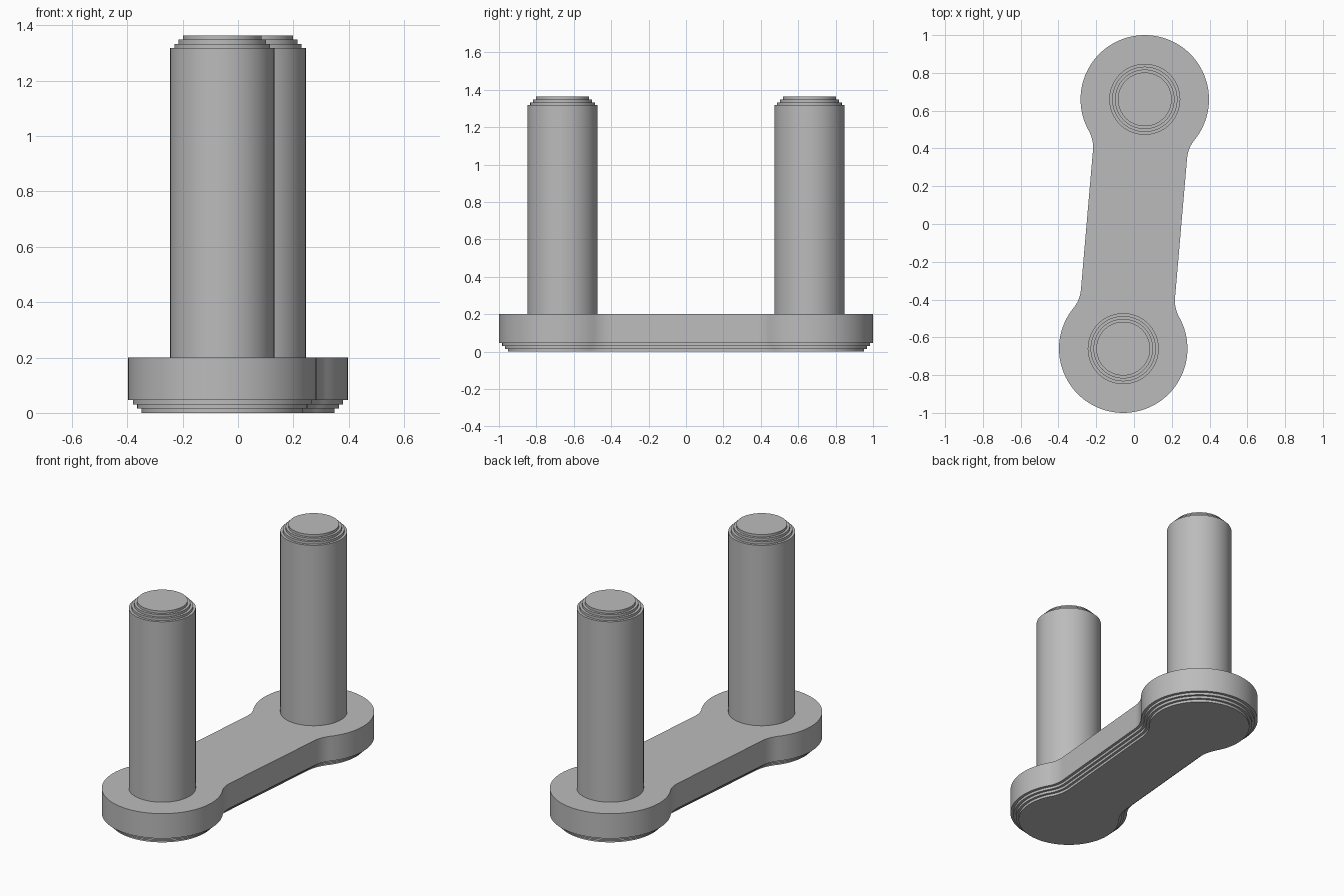
import bpy, bmesh, math
from mathutils import Vector, Matrix

cube = bpy.data.objects.get("Cube")
if cube:
    bpy.data.objects.remove(cube, do_unlink=True)

grey = bpy.data.materials.new("plain grey")
grey.use_nodes = True
COLOUR = (0.5, 0.5, 0.5, 1)
grey.diffuse_color = COLOUR
grey.node_tree.nodes["Principled BSDF"].inputs["Base Color"].default_value = COLOUR

PIN_X, PIN_Y = 0.057, 0.66
SPAN = math.hypot(PIN_X, PIN_Y)
TURN = Matrix.Rotation(-math.atan2(PIN_X, PIN_Y), 3, "Z")
PLATE_TOP, PIN_TOP = 0.2, 1.364
STEP_H, STEP_IN = 0.0153, 0.0152


def arc(cx, cy, r, a, b, n):
    return [(cx + r * math.cos(a + (b - a) * i / n),
             cy + r * math.sin(a + (b - a) * i / n)) for i in range(n + 1)]


def plate_outline(inset):
    """Two round ends joined by a straight web with filleted corners."""
    end, web, fillet = 0.34 - inset, 0.25 - inset, 0.18 + inset
    fx = web + fillet
    fy = SPAN - math.sqrt((end + fillet) ** 2 - fx ** 2)
    lean = math.atan2(SPAN - fy, fx)
    half = arc(fx, fy, fillet, math.pi, math.pi - lean, 10)
    half += arc(0, SPAN, end, -lean, math.pi + lean, 72)[1:]
    half += arc(-fx, fy, fillet, lean, 0, 10)[1:]
    pts = half + [(-x, -y) for x, y in half]
    return [TURN @ Vector((x, y, 0)) for x, y in pts]


def circle_outline(radius):
    return [Vector((x, y, 0)) for x, y in arc(0, 0, radius, 0, math.tau, 72)[:-1]]


def stack(name, levels, location=(0, 0, 0)):
    """Skin a solid through outlines given from bottom to top."""
    bm = bmesh.new()
    rings = [[bm.verts.new((p.x, p.y, z)) for p in outline] for z, outline in levels]
    for low, high in zip(rings, rings[1:]):
        for i in range(len(low)):
            j = (i + 1) % len(low)
            bm.faces.new((low[i], low[j], high[j], high[i]))
    bm.faces.new(rings[0][::-1])
    bm.faces.new(rings[-1])
    bmesh.ops.recalc_face_normals(bm, faces=bm.faces[:])
    mesh = bpy.data.meshes.new(name)
    bm.to_mesh(mesh)
    bm.free()
    mesh.materials.append(grey)
    obj = bpy.data.objects.new(name, mesh)
    obj.location = location
    bpy.context.collection.objects.link(obj)
    bpy.ops.object.select_all(action="DESELECT")
    obj.select_set(True)
    bpy.context.view_layer.objects.active = obj
    bpy.ops.object.shade_smooth_by_angle(angle=math.radians(30))
    return obj


# Link plate, stepped in towards its underside
levels = []
for k in range(3):
    ring = plate_outline(STEP_IN * (3 - k) + 0.002)
    levels += [(k * STEP_H, ring), ((k + 1) * STEP_H, ring)]
levels += [(3 * STEP_H, plate_outline(0)), (PLATE_TOP, plate_outline(0))]
stack("link_plate", levels)

# Two pins with stepped tips
levels = [(PLATE_TOP - 0.01, circle_outline(0.188))]
for k in range(4):
    z = PIN_TOP - (3 - k) * STEP_H
    radius = 0.188 - STEP_IN * k
    if k:
        levels.append((z - STEP_H, circle_outline(radius)))
    levels.append((z, circle_outline(radius)))
for name, side in (("back_pin", 1), ("front_pin", -1)):
    stack(name, levels, (side * PIN_X, side * PIN_Y, 0))
